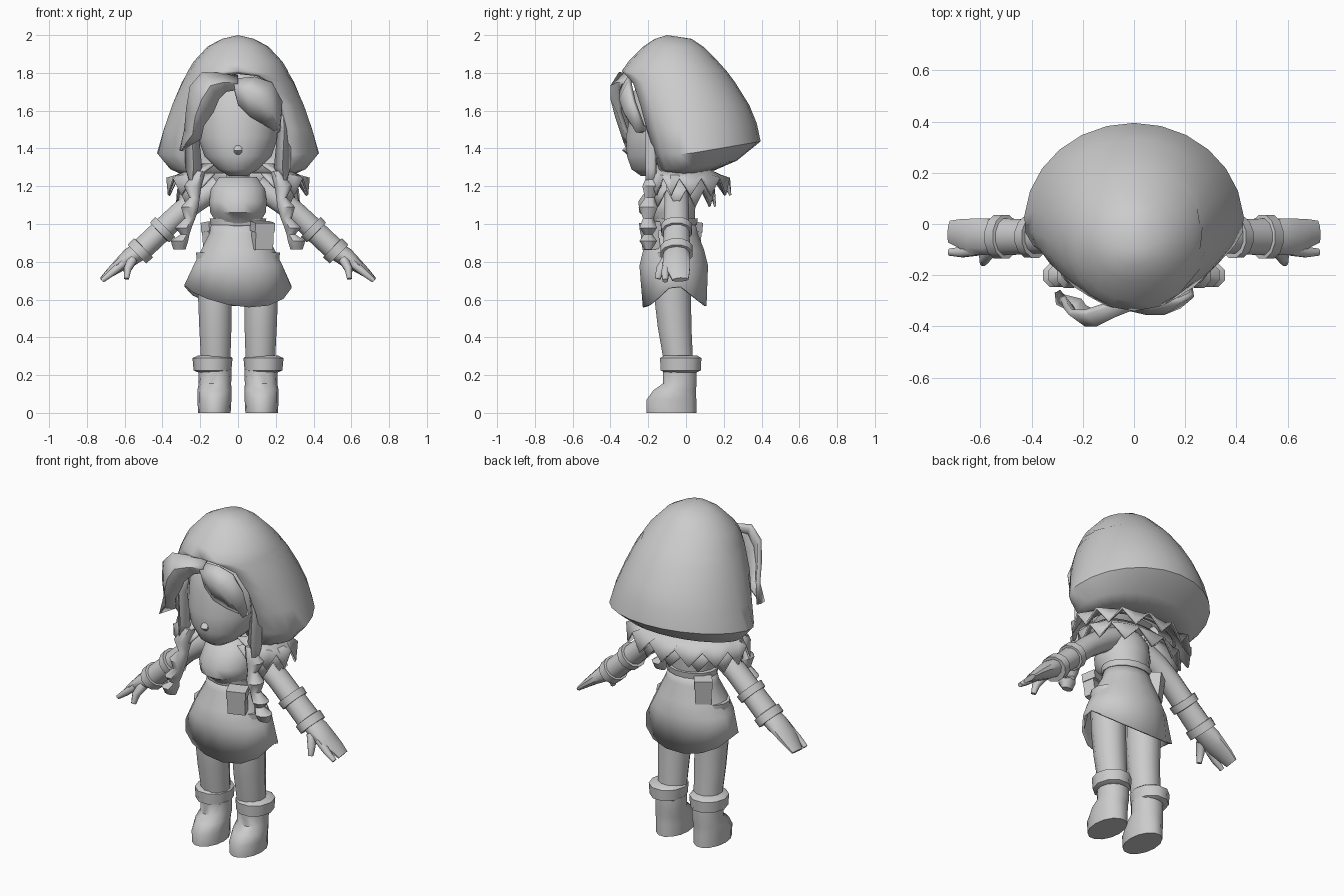
import bpy, math
from mathutils import Vector

if "Cube" in bpy.data.objects:
    bpy.data.objects.remove(bpy.data.objects["Cube"])

grey = bpy.data.materials.new("plain grey")
grey.use_nodes = True
GREY = (0.6, 0.6, 0.6, 1)
grey.diffuse_color = GREY
grey.node_tree.nodes["Principled BSDF"].inputs["Base Color"].default_value = GREY


def make(name, verts, faces, mirror=False, thick=0, angle=50):
    mesh = bpy.data.meshes.new(name)
    mesh.from_pydata([tuple(v) for v in verts], [], faces)
    mesh.materials.append(grey)
    ob = bpy.data.objects.new(name, mesh)
    bpy.context.collection.objects.link(ob)
    bpy.ops.object.select_all(action="DESELECT")
    ob.select_set(True)
    bpy.context.view_layer.objects.active = ob
    bpy.ops.object.mode_set(mode="EDIT")
    bpy.ops.mesh.select_all(action="SELECT")
    bpy.ops.mesh.remove_doubles(threshold=0.0005)
    bpy.ops.mesh.normals_make_consistent(inside=False)
    bpy.ops.object.mode_set(mode="OBJECT")
    bpy.ops.object.shade_smooth_by_angle(angle=math.radians(angle))
    if thick:
        mod = ob.modifiers.new("thickness", "SOLIDIFY")
        mod.thickness = thick
    if mirror:
        ob.modifiers.new("mirror", "MIRROR")
    return ob


def grid_faces(rows, cols, closed):
    span = cols if closed else cols - 1
    return [(r * cols + c, r * cols + (c + 1) % cols,
             (r + 1) * cols + (c + 1) % cols, (r + 1) * cols + c)
            for r in range(rows - 1) for c in range(span)]


def tube(name, rows, n=12, flat=False, caps=True, hem=None, **kw):
    """Rows are x, y, z, radius along y, radius across; flat keeps rings level."""
    pts = [Vector(r[:3]) for r in rows]
    verts = []
    for i, row in enumerate(rows):
        t = Vector((0, 0, 1))
        if not flat:
            t = (pts[min(i + 1, len(pts) - 1)] - pts[max(i - 1, 0)]).normalized()
        across = Vector((0, 1, 0)).cross(t).normalized()
        side = t.cross(across)
        for k in range(n):
            a = math.tau * (k + 0.5) / n
            v = pts[i] + side * row[3] * math.cos(a) + across * row[4] * math.sin(a)
            if hem and i == len(rows) - 1:
                v.z = hem(v.x, v.y)
            verts.append(v)
    faces = grid_faces(len(rows), n, True)
    if caps:
        faces += [tuple(range(n)), tuple(range((len(rows) - 1) * n, len(rows) * n))]
    return make(name, verts, faces, **kw)


def ribbon(name, rows, **kw):
    """Rows are outer x, outer z, inner x, inner z, y; the middle bulges forward."""
    verts = []
    for xo, zo, xi, zi, y in rows:
        verts += [(xo, y + 0.03, zo), ((xo + xi) / 2, y - 0.015, (zo + zi) / 2), (xi, y + 0.02, zi)]
    return make(name, verts, grid_faces(len(rows), 3, False), thick=0.025, **kw)


# Hood: level arcs that open around the face and close above it
# z, half width, back y, middle y, front y, half width of opening
hood = [(1.25, .27, .12, -.02, -.18, .24), (1.29, .36, .27, 0, -.2, .25),
        (1.37, .43, .395, 0, -.21, .265), (1.5, .395, .375, 0, -.28, .265),
        (1.63, .35, .335, -.02, -.325, .24), (1.75, .298, .26, -.03, -.345, .18),
        (1.79, .275, .23, -.04, -.345, .11), (1.81, .265, .215, -.05, -.34, 0),
        (1.86, .235, .17, -.06, -.305, 0), (1.94, .16, .09, -.07, -.225, 0),
        (1.98, .085, .03, -.08, -.165, 0), (2.0, 0, -.1, -.1, -.1, 0)]
STEPS = 20
verts = []
for z, w, back, mid, front, gap in hood:
    limit = math.pi - (math.asin(gap / w) if gap else 0)
    for k in range(STEPS + 1):
        a = limit * (2 * k / STEPS - 1)
        depth = (back - mid) if math.cos(a) > 0 else (mid - front)
        y = mid + depth * math.cos(a)
        tilt = max(0, y) * 0.17 * max(0, min(1, (1.6 - z) / 0.2))
        verts.append((w * math.sin(a), y, z + tilt))
make("hood", verts, grid_faces(len(hood), STEPS + 1, False), thick=0.03)

# Head and neck
head = tube("head", [(0, -.19, 1.255, .05, .05), (0, -.17, 1.29, .12, .11), (0, -.13, 1.36, .185, .18),
              (0, -.1, 1.46, .22, .215), (0, -.08, 1.58, .22, .225), (0, -.08, 1.7, .2, .2),
              (0, -.08, 1.8, .12, .12)], n=20, flat=True)
tube("neck", [(0, -.06, 1.12, .06, .07), (0, -.08, 1.32, .06, .06)], flat=True)
tube("nose", [(0, -.29, 1.43, .015, .02), (0, -.315, 1.39, .025, .024), (0, -.29, 1.36, .015, .02)],
     n=8, flat=True)

# Fringe and side locks
ribbon("right_fringe", [(0, 1.79, 0, 1.71, -.32), (-.09, 1.8, -.06, 1.70, -.35),
                        (-.19, 1.805, -.10, 1.66, -.385), (-.255, 1.73, -.13, 1.59, -.385),
                        (-.275, 1.61, -.18, 1.52, -.36), (-.285, 1.5, -.195, 1.45, -.33),
                        (-.31, 1.39, -.3, 1.385, -.3)])
ribbon("left_fringe", [(-.02, 1.77, -.02, 1.71, -.325), (.09, 1.78, .0, 1.63, -.34),
                       (.18, 1.75, .06, 1.57, -.34), (.235, 1.65, .13, 1.53, -.315),
                       (.225, 1.49, .21, 1.48, -.25)])
ribbon("side_lock", [(.27, 1.7, .19, 1.7, -.2), (.28, 1.5, .21, 1.5, -.2),
                     (.28, 1.3, .19, 1.3, -.2), (.25, 1.2, .24, 1.19, -.2)], mirror=True)

# Braids as a row of swelling links
tube("braid", [(.2, -.17, 1.28, .03, .03), (.24, -.18, 1.2, .055, .05), (.23, -.19, 1.14, .03, .03),
               (.255, -.2, 1.09, .055, .05), (.255, -.2, 1.03, .03, .032), (.29, -.2, .98, .05, .048),
               (.28, -.2, .945, .025, .025), (.31, -.2, .91, .05, .05), (.31, -.2, .865, .02, .035)],
     n=8, flat=True, mirror=True)

# Torn cape: two layers with a zigzag hem, open at the chest
def cape(name, z_top, z_hem, width, depth, teeth):
    verts, steps = [], teeth * 2
    for row in range(3):
        f = row / 2
        for k in range(steps + 1):
            a = math.radians(140) * (2 * k / steps - 1)
            z = z_top + (z_hem - z_top) * f
            if row == 2:
                z += 0.045 * (-1) ** k
            w = 0.2 + (width - 0.2) * math.sin(f * math.pi / 2)
            d = 0.1 + (depth - 0.1) * math.sin(f * math.pi / 2)
            c = math.cos(a)
            verts.append((w * math.sin(a), -.04 + c * (d if c > 0 else .2), z))
    make(name, verts, grid_faces(3, steps + 1, False), thick=0.012, angle=40)


cape("cape_upper", 1.32, 1.2, .38, .28, 11)
cape("cape_lower", 1.27, 1.14, .33, .2, 9)

# Torso, belt and skirt
tube("torso", [(0, -.06, .96, .1, .13), (0, -.07, 1.02, .12, .125), (0, -.1, 1.06, .15, .15),
               (0, -.1, 1.12, .155, .155), (0, -.08, 1.19, .125, .145), (0, -.07, 1.25, .08, .1)],
     n=16, flat=True)
tube("belt", [(0, -.06, .995, .12, .148), (0, -.06, 1.03, .125, .153)], n=16, flat=True)


def hem(x, y):
    fold = min(1, abs(y + .06) / .17)
    slant = -.13 * x if y < -.06 else 0
    return .695 - .13 * fold + slant * fold


tube("skirt", [(0, -.06, 1.01, .11, .142), (0, -.06, .95, .125, .155), (0, -.065, .86, .165, .2),
               (0, -.065, .78, .185, .24), (0, -.06, .62, .172, .29)],
     n=16, flat=True, caps=False, hem=hem, thick=0.012)


# Pouches: a box with an overhanging flap
def pouch(name, x, y, turn, size):
    for part, w, d, h, z in ((name, .1, .065, .13, .93), (name + "_flap", .11, .08, .05, .985)):
        bpy.ops.mesh.primitive_cube_add(size=1, location=(x, y, z), rotation=(0.12, 0, turn))
        ob = bpy.context.object
        ob.name = part
        ob.scale = (w * size, d * size, h)
        ob.data.materials.append(grey)


pouch("front_pouch", .13, -.19, .35, 1)
pouch("back_pouch", -.135, .03, math.pi + .65, .9)

# Legs, boot cuffs and boots
tube("leg", [(.125, -.07, .85, .1, .1), (.122, -.07, .6, .1, .092), (.12, -.06, .45, .092, .088),
             (.118, -.04, .27, .08, .08)], flat=True, mirror=True)
tube("boot_cuff", [(.132, -.028, .215, .09, .08), (.135, -.028, .225, .112, .1), (.135, -.028, .29, .115, .106),
                   (.13, -.028, .305, .09, .08)], n=10, flat=True, mirror=True)
tube("boot", [(.125, -.077, 0, .135, .086), (.125, -.077, .07, .135, .09), (.125, -.06, .12, .115, .09),
              (.122, -.033, .155, .092, .086), (.122, -.033, .23, .09, .088)],
     n=14, flat=True, mirror=True)

# Arms with gauntlets
tube("arm", [(.1, -.05, 1.2, .06, .06), (.2, -.05, 1.14, .065, .065), (.3, -.05, 1.065, .068, .06),
             (.4, -.05, .97, .068, .062)], mirror=True)
tube("gauntlet", [(.385, -.05, .985, .085, .078), (.415, -.05, .955, .083, .075), (.416, -.05, .954, .07, .062),
                  (.5, -.05, .875, .074, .062), (.501, -.05, .874, .088, .074), (.535, -.05, .84, .088, .072)],
     mirror=True, angle=35)

# Hands: mitten palm, forefinger and thumb
tube("hand", [(.5, -.05, .87, .06, .05), (.57, -.05, .825, .075, .05), (.63, -.05, .78, .075, .035),
              (.68, -.035, .74, .058, .024), (.72, -.03, .705, .045, .014)], n=10, mirror=True)
tube("forefinger", [(.61, -.1, .79, .025, .025), (.67, -.11, .74, .022, .02), (.72, -.11, .7, .015, .013)],
     n=8, mirror=True)
tube("thumb", [(.56, -.1, .81, .03, .028), (.585, -.135, .76, .026, .022), (.59, -.15, .71, .016, .014)],
     n=8, mirror=True)
